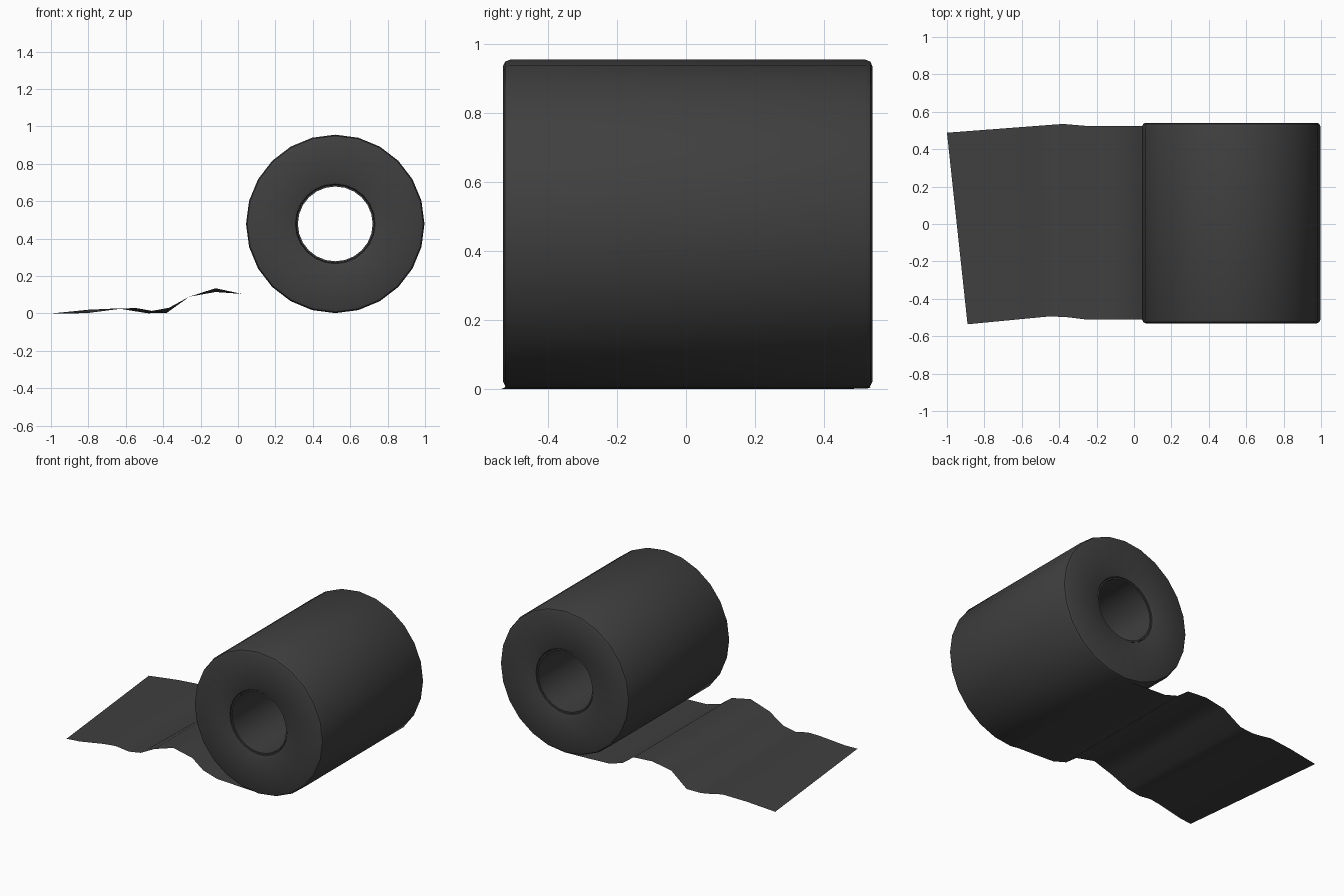
import bpy, bmesh
from math import cos, sin, tau, radians

cube = bpy.data.objects.get("Cube")
if cube:
    bpy.data.objects.remove(cube)

# Single dark paper colour
paper = bpy.data.materials.new("charcoal_paper")
paper.use_nodes = True
colour = (0.05, 0.05, 0.05, 1)
paper.diffuse_color = colour
paper.node_tree.nodes["Principled BSDF"].inputs["Base Color"].default_value = colour

SIDES = 24
CX, CZ, CY = 0.52, 0.479, 0.005   # roll centre


def loft(name, rings, closed, angle):
    """Skin matching rows of points; closed wraps both ways into a torus."""
    bm = bmesh.new()
    rows = [[bm.verts.new(p) for p in ring] for ring in rings]
    n, m = len(rows), len(rows[0])
    for i in range(n if closed else n - 1):
        for j in range(m if closed else m - 1):
            a, b = rows[i], rows[(i + 1) % n]
            k = (j + 1) % m
            bm.faces.new((a[j], a[k], b[k], b[j]))
    bmesh.ops.recalc_face_normals(bm, faces=bm.faces)
    mesh = bpy.data.meshes.new(name)
    bm.to_mesh(mesh)
    bm.free()
    obj = bpy.data.objects.new(name, mesh)
    bpy.context.collection.objects.link(obj)
    mesh.materials.append(paper)
    bpy.ops.object.select_all(action="DESELECT")
    obj.select_set(True)
    bpy.context.view_layer.objects.active = obj
    bpy.ops.object.shade_smooth_by_angle(angle=radians(angle))
    return obj


def lathe(name, half_profile):
    """Turn a (radius, y) half profile, mirrored in y, about the roll axis."""
    profile = half_profile + [(r, -y) for r, y in reversed(half_profile)]
    rings = []
    for i in range(SIDES):
        t = tau * i / SIDES
        rings.append([(CX + r * cos(t), CY + y, CZ + r * sin(t)) for r, y in profile])
    return loft(name, rings, True, 40)


# Wound paper with softened rims
lathe("paper_roll", [(0.209, 0.515), (0.213, 0.53), (0.225, 0.536),
                     (0.458, 0.536), (0.471, 0.530), (0.477, 0.515)])

# Thin core tube, slightly recessed
lathe("core_tube", [(0.2, 0.525), (0.209, 0.525)])

# Loose sheet: front edge and back edge, from the free end to under the roll
shared = [(0.02, 0.105), (0.1, 0.045), (0.2, 0.015), (0.36, 0.008), (0.52, 0.003)]
front = [(-0.89, 0), (-0.8, 0.003), (-0.63, 0.025), (-0.55, 0.03), (-0.46, 0.014),
         (-0.37, 0.03), (-0.26, 0.09), (-0.12, 0.135)] + shared
back = [(-1, 0), (-0.8, 0.02), (-0.63, 0.028), (-0.55, 0.012), (-0.48, 0.001),
        (-0.38, 0.004), (-0.26, 0.09), (-0.12, 0.115)] + shared


def edge_y(x, start, kink, start_y, kink_y, rest_y):
    """Side edge drifts to a kink, then settles to its width at the roll."""
    if x < kink:
        return start_y + (kink_y - start_y) * (x - start) / (kink - start)
    t = min((x - kink) / 0.12, 1)
    return kink_y + (rest_y - kink_y) * t


rows = []
for (fx, fz), (bx, bz) in zip(front, back):
    fy = edge_y(fx, -0.89, -0.41, -0.536, -0.49, -0.51)
    by = edge_y(bx, -1, -0.38, 0.488, 0.535, 0.525)
    rows.append([(fx, fy, fz), (bx, by, bz)])
loft("loose_sheet", rows, False, 60)
